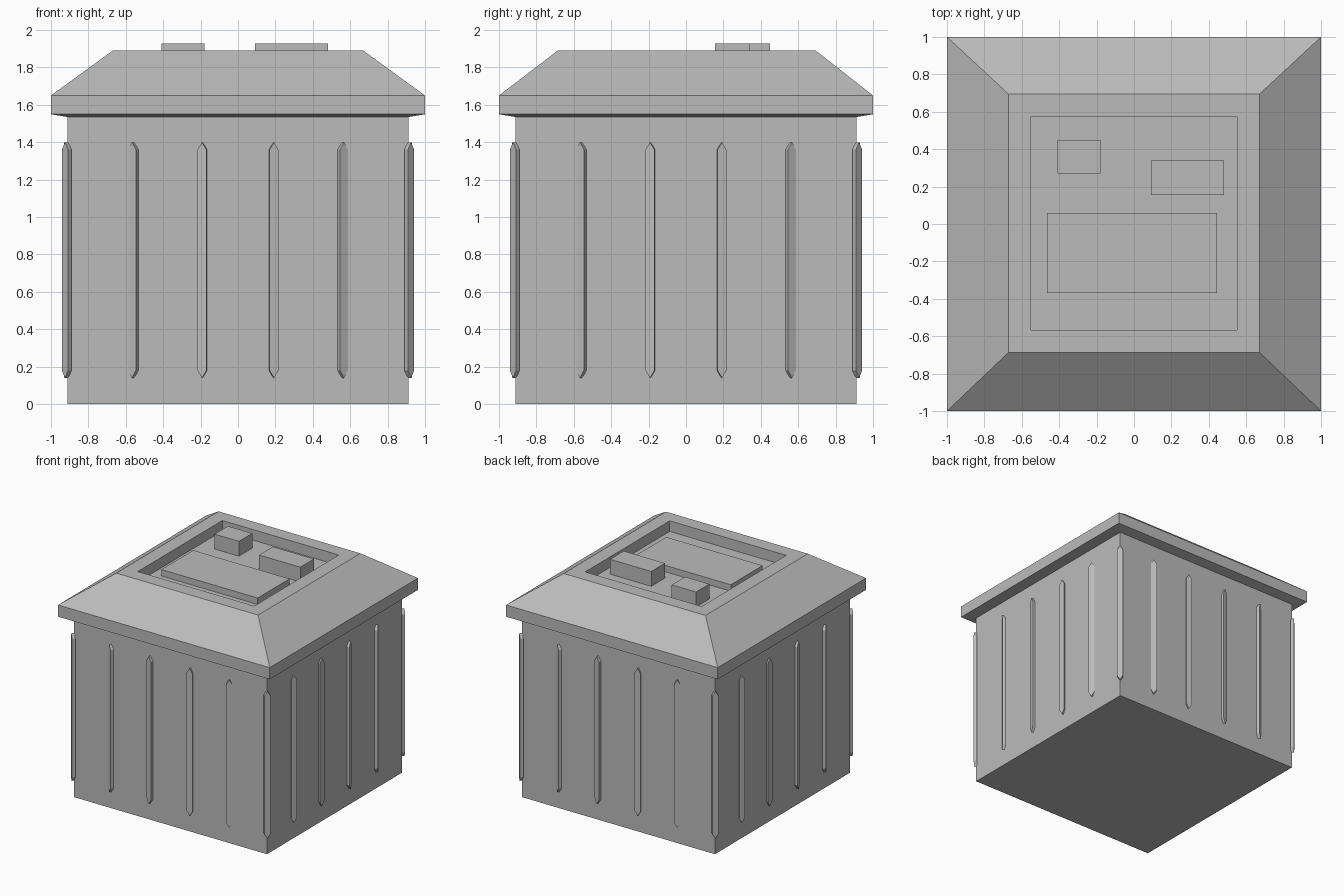
import bpy, bmesh, math
from mathutils import Matrix, Vector

cube = bpy.data.objects.get("Cube")
if cube:
    bpy.data.objects.remove(cube, do_unlink=True)

grey = bpy.data.materials.new("Plain grey")
grey.use_nodes = True
colour = (0.5, 0.5, 0.5, 1)
grey.diffuse_color = colour
grey.node_tree.nodes["Principled BSDF"].inputs["Base Color"].default_value = colour


def finish(name, bm):
    bmesh.ops.recalc_face_normals(bm, faces=bm.faces)
    mesh = bpy.data.meshes.new(name)
    bm.to_mesh(mesh)
    bm.free()
    mesh.materials.append(grey)
    obj = bpy.data.objects.new(name, mesh)
    bpy.context.collection.objects.link(obj)
    return obj


def box(name, x0, x1, y0, y1, z0, z1):
    bm = bmesh.new()
    bmesh.ops.create_cube(bm, size=1)
    for v in bm.verts:
        v.co = ((x0 + x1) / 2 + v.co.x * (x1 - x0),
                (y0 + y1) / 2 + v.co.y * (y1 - y0),
                (z0 + z1) / 2 + v.co.z * (z1 - z0))
    return finish(name, bm)


def loft(name, rings):
    """Closed solid through rectangles given as half x, half y, centre y, z."""
    bm = bmesh.new()
    loops = [[bm.verts.new((sx * hx, cy + sy * hy, z))
              for sx, sy in ((-1, -1), (1, -1), (1, 1), (-1, 1))]
             for hx, hy, cy, z in rings]
    for low, high in zip(loops, loops[1:]):
        for i in range(4):
            j = (i + 1) % 4
            bm.faces.new((low[i], low[j], high[j], high[i]))
    bm.faces.new(loops[0])
    bm.faces.new(loops[-1])
    return finish(name, bm)


# Main body
BODY = 0.912
box("body", -BODY, BODY, -BODY, BODY, 0, 1.54)

# Hipped lid: sloped underside, rim, slopes, flat top and sunken tray
TRAY = 1.80
loft("lid", [
    (BODY, BODY, 0, 1.535),
    (1, 1, 0, 1.55),
    (1, 1, 0, 1.65),
    (0.67, 0.69, 0.004, 1.89),
    (0.55, 0.57, 0.004, 1.89),
    (0.55, 0.57, 0.004, TRAY),
])

# Raised parts in the tray
box("tray_panel", -0.465, 0.445, -0.37, 0.06, TRAY, 1.855)
box("small_block", -0.41, -0.18, 0.27, 0.45, TRAY, 1.927)
box("long_block", 0.09, 0.48, 0.155, 0.34, TRAY, 1.927)


# Ribs with pointed ends, each turned to face away from the centre
def rib(name, x, y):
    half, depth, tip, shoulder = 0.024, 0.026, 0.63, 0.59
    outline = [(0, -tip), (half, -shoulder), (half, shoulder),
               (0, tip), (-half, shoulder), (-half, -shoulder)]
    bm = bmesh.new()
    face = bm.faces.new([bm.verts.new((-depth / 2, a, b)) for a, b in outline])
    new = bmesh.ops.extrude_face_region(bm, geom=[face])["geom"]
    bmesh.ops.translate(bm, vec=(depth, 0, 0),
                        verts=[v for v in new if isinstance(v, bmesh.types.BMVert)])
    turn = Matrix.Rotation(math.atan2(y, x), 4, "Z")
    bm.transform(Matrix.Translation((x, y, 0.77)) @ turn)
    finish(name, bm)


EDGE = 0.916
for side in range(4):
    spin = Matrix.Rotation(side * math.pi / 2, 3, "Z")
    for n, along in enumerate((-EDGE, -0.56, -0.19, 0.19, 0.56)):
        p = spin @ Vector((along, -EDGE, 0))
        rib(f"rib_{side + 1}_{n + 1}", p.x, p.y)
